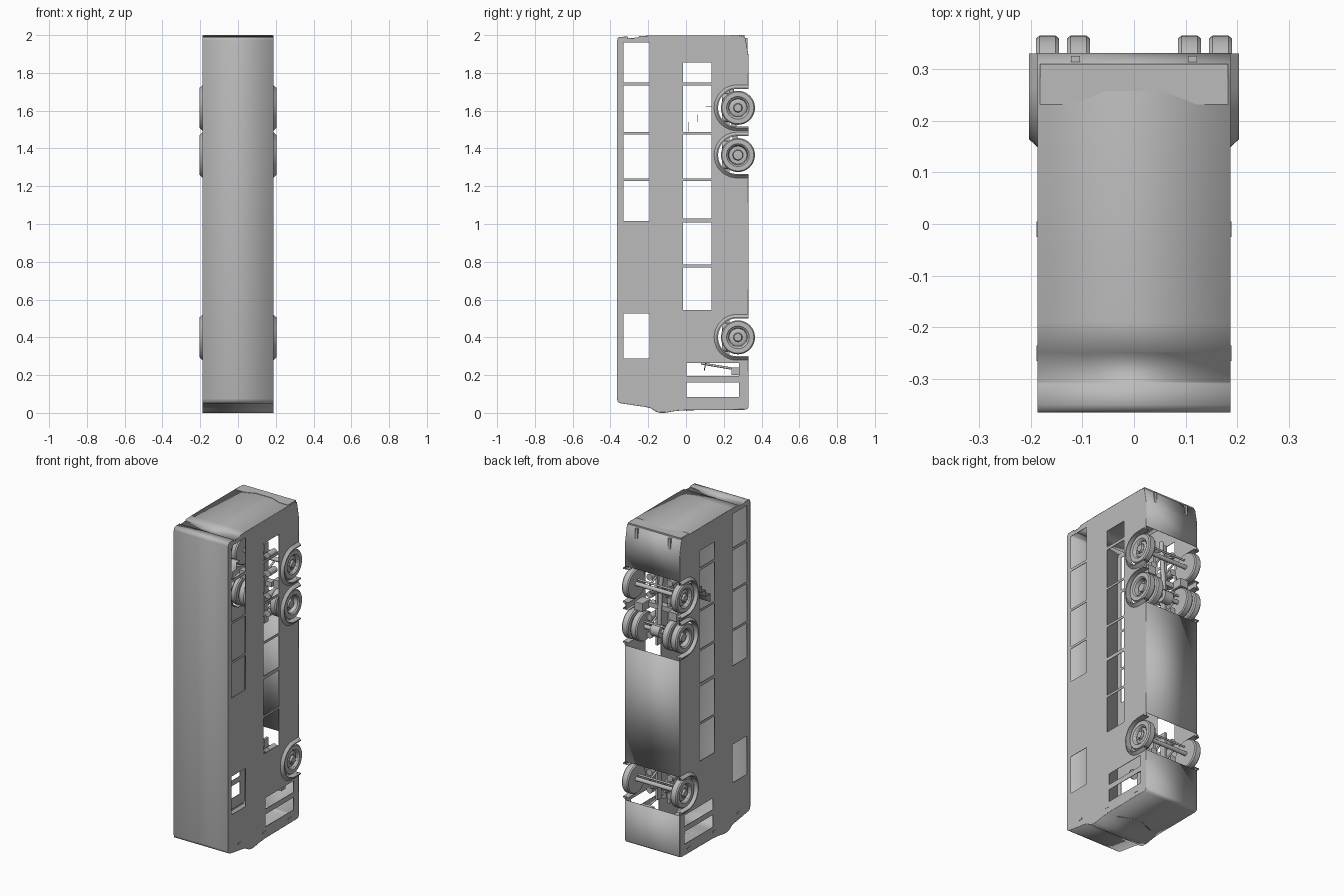
import bpy, bmesh
from math import sin, cos, pi, radians
from mathutils import Matrix, Vector

if "Cube" in bpy.data.objects:
    bpy.data.objects.remove(bpy.data.objects["Cube"])

grey = bpy.data.materials.new("body_grey")
grey.use_nodes = True
grey.diffuse_color = (0.5, 0.5, 0.5, 1)
grey.node_tree.nodes["Principled BSDF"].inputs["Base Color"].default_value = (0.5, 0.5, 0.5, 1)

W = 0.187                       # half width of the body
Y_WHEEL, R_ARCH, FLOOR = 0.275, 0.1, 0.33
AXLES = {"front": 0.40, "drive": 1.365, "tag": 1.615}


def add(name, mesh, smooth=False):
    ob = bpy.data.objects.new(name, mesh)
    bpy.context.collection.objects.link(ob)
    mesh.materials.clear()
    mesh.materials.append(grey)
    if smooth:
        mesh.shade_smooth()
        mesh.set_sharp_from_angle(angle=radians(35))
    return ob


def from_bm(name, bm, smooth=False):
    bmesh.ops.recalc_face_normals(bm, faces=bm.faces[:])
    mesh = bpy.data.meshes.new(name)
    bm.to_mesh(mesh)
    bm.free()
    return add(name, mesh, smooth)


def loft(name, rows, wrap=False, thick=0, smooth=True):
    """Skin quads over rows of points; wrap joins the last row to the first."""
    bm = bmesh.new()
    grid = [[bm.verts.new(p) for p in row] for row in rows]
    pairs = list(zip(grid, grid[1:])) + ([(grid[-1], grid[0])] if wrap else [])
    for a, b in pairs:
        for i in range(len(a) - 1):
            bm.faces.new((a[i], a[i + 1], b[i + 1], b[i]))
    bmesh.ops.remove_doubles(bm, verts=bm.verts[:], dist=1e-5)
    ob = from_bm(name, bm, smooth)
    if thick:
        mod = ob.modifiers.new("thickness", "SOLIDIFY")
        mod.thickness, mod.offset = thick, 0
    return ob


def sheet(name, path, x0=-W, x1=W, thick=0.003):
    """Bent sheet following a (y, z) path across the width."""
    return loft(name, [[(x, y, z) for y, z in path] for x in (x0, x1)], thick=thick)


def box(name, x, y, z):
    bm = bmesh.new()
    bmesh.ops.create_cube(bm, size=1)
    for v in bm.verts:
        v.co = [lo + (c + 0.5) * (hi - lo) for c, (lo, hi) in zip(v.co, (x, y, z))]
    return from_bm(name, bm)


def rod(name, a, b, r, sides=16):
    a, b = Vector(a), Vector(b)
    bm = bmesh.new()
    turn = (b - a).to_track_quat("Z", "Y").to_matrix().to_4x4()
    bmesh.ops.create_cone(bm, cap_ends=True, segments=sides, radius1=r, radius2=r,
                          depth=(b - a).length, matrix=Matrix.Translation((a + b) / 2) @ turn)
    return from_bm(name, bm, True)


def arch_path(zc, r):
    """U-shaped wheel opening in (y, z), open towards the underside."""
    arc = [(0.27 - r * sin(pi * i / 24), zc - r * cos(pi * i / 24)) for i in range(25)]
    return [(FLOOR, zc - r)] + arc + [(FLOOR, zc + r)]


# End, roof and nose outline of the vehicle in (y, z)
REAR = [(FLOOR, 1.89), (0.312, 1.988), (0.28, 1.996), (-0.1, 1.997), (-0.19, 1.996),
        (-0.247, 1.994), (-0.25, 1.986), (-0.307, 1.983), (-0.31, 1.991), (-0.35, 1.989),
        (-0.36, 1.984), (-0.364, 1.97)]
NOSE = [(-0.364, 0.075), (-0.36, 0.06), (-0.345, 0.052), (-0.21, 0.032), (-0.185, 0.025),
        (-0.16, 0.008), (-0.14, 0.002), (-0.11, 0.002), (-0.06, 0.011), (0, 0.016),
        (0.31, 0.018), (0.325, 0.022), (FLOOR, 0.032)]

# Outer skin and underside panels
sheet("roof_and_end_skin", [(FLOOR, 1.737)] + REAR + NOSE + [(FLOOR, 0.28)])
sheet("underside_panel", [(FLOOR, 0.52), (FLOOR, 1.243)])

# Window openings as (y0, y1, z0, z1)
UPPER = [(1.75, 1.96), (1.487, 1.732), (1.242, 1.473), (1.015, 1.227), (0.287, 0.525)]
LOWER = [(1.75, 1.855), (1.487, 1.732), (1.242, 1.473), (1.03, 1.227), (0.785, 1.008), (0.545, 0.77)]
windows = [(-0.332, -0.192, a, b) for a, b in UPPER]
windows += [(-0.015, 0.136, a, b) for a, b in LOWER]
windows += [(0.003, 0.28, 0.085, 0.162), (0.003, 0.28, 0.195, 0.265)]

# Side walls: filled outline with wheel notches and window holes
outline = []
for zc in AXLES.values():
    outline += arch_path(zc, R_ARCH)
outline += REAR + NOSE
holes = [[(a, c), (b, c), (b, d), (a, d)] for a, b, c, d in windows]
curve = bpy.data.curves.new("side_outline", "CURVE")
curve.dimensions, curve.fill_mode, curve.extrude = "2D", "BOTH", 0.0015
for pts in [outline] + holes:
    spline = curve.splines.new("POLY")
    spline.points.add(len(pts) - 1)
    spline.use_cyclic_u = True
    for p, (y, z) in zip(spline.points, pts):
        p.co = (y, z, 0, 1)
helper = bpy.data.objects.new("side_outline", curve)
bpy.context.collection.objects.link(helper)
graph = bpy.context.evaluated_depsgraph_get()
to_side = Matrix(((0, 0, 1, 0), (1, 0, 0, 0), (0, 1, 0, 0), (0, 0, 0, 1)))
for side, label in ((1, "left"), (-1, "right")):
    wall = bpy.data.meshes.new_from_object(helper.evaluated_get(graph))
    wall.transform(Matrix.Translation((side * (W - 0.0015), 0, 0)) @ to_side)
    add(label + "_side_wall", wall)
bpy.data.objects.remove(helper)


def wheel(name, side, x_in, dished):
    """Lathed tyre and hub, x_in is the inner face."""
    prof = [(0.05, 0), (0.084, 0), (0.09, 0.007), (0.09, 0.038), (0.084, 0.045), (0.06, 0.045),
            (0.056, 0.04), (0.052, 0.038)]
    if dished:
        prof += [(0.047, 0.012), (0.028, 0.012), (0.025, 0.032), (0, 0.034)]
    else:
        prof += [(0.047, 0.028), (0.036, 0.034), (0.024, 0.034), (0.02, 0.046), (0, 0.047)]
    prof += [(0, 0.005), (0.05, 0)]
    zc = AXLES[name.split("_")[0]]
    loft(name, [[(side * (x_in + x), Y_WHEEL + r * cos(t), zc + r * sin(t)) for r, x in prof]
                for t in [2 * pi * i / 40 for i in range(40)]], wrap=True)
    # Wheel nuts
    x_nut, r_nut = x_in + (0.012 if dished else 0.033), 0.037 if dished else 0.03
    for i in range(10):
        t = 2 * pi * i / 10
        y, z = Y_WHEEL + r_nut * cos(t), zc + r_nut * sin(t)
        rod(name + "_nut", (side * x_nut, y, z), (side * (x_nut + 0.006), y, z), 0.003, 6)


for side, label in ((1, "left"), (-1, "right")):
    for axle, zc in AXLES.items():
        tag = axle + "_" + label
        wheel(tag + "_wheel", side, 0.145, axle == "drive")
        # Flared wheel arch with a chamfered rim
        rim = [(0.1, 0.165), (0.1, 0.203), (0.106, 0.203), (0.122, 0.186), (0.103, 0.182), (0.103, 0.165)]
        loft(tag + "_arch", [[(side * x, y, z) for y, z in arch_path(zc, r)] for r, x in rim], wrap=True)
        # Air springs and dampers
        for dz in (-0.055, 0.055):
            rod(tag + "_air_spring", (side * 0.07, 0.19, zc + dz), (side * 0.07, 0.26, zc + dz), 0.02)
            rod(tag + "_damper", (side * 0.045, 0.17, zc + dz * 1.4), (side * 0.05, 0.285, zc + dz * 0.4), 0.006)
    wheel("drive_" + label + "_inner_wheel", side, 0.085, True)
    # Chassis rails and cross blocks
    xs = sorted((side * 0.035, side * 0.05))
    box("rear_rail_" + label, xs, (0.19, 0.23), (1.243, 1.737))
    box("front_rail_" + label, xs, (0.19, 0.23), (0.28, 0.52))
    box("axle_block_" + label, sorted((side * 0.09, side * 0.145)), (0.22, 0.3), (1.465, 1.515))
    # Tow brackets at the tail
    box("tow_bracket_" + label, sorted((side * 0.105, side * 0.122)), (0.312, 0.326), (1.92, 1.985))
    # Small marker lamps on the side
    for y, z in ((0.24, 0.047), (-0.01, 0.055), (-0.25, 0.08)):
        box("marker_lamp_" + label, sorted((side * W, side * (W + 0.002))), (y - 0.015, y + 0.015), (z - 0.005, z + 0.005))
    # Wipers on the nose
    rod("wiper_" + label, (side * 0.02, 0.04, 0.016), (side * 0.12, 0.0, 0.014), 0.003, 8)

# Axle beams, differential and drive shaft
for axle, zc in AXLES.items():
    rod(axle + "_axle", (-0.15, Y_WHEEL, zc), (0.15, Y_WHEEL, zc), 0.013)
    rod(axle + "_tie_rod", (-0.13, 0.285, zc + 0.035), (0.13, 0.285, zc + 0.035), 0.006)
rod("differential", (-0.03, Y_WHEEL, AXLES["drive"]), (0.03, Y_WHEEL, AXLES["drive"]), 0.038, 24)
rod("drive_shaft", (0, 0.265, 1.38), (0, 0.24, 1.737), 0.013)
box("rear_cross_member", (-0.09, 0.09), (0.2, 0.24), (1.475, 1.505))

# Inner staircase
sheet("stairs", [(0.136, 1.62), (0.1, 1.62), (0.1, 1.58), (0.06, 1.58), (0.06, 1.54), (0.015, 1.54), (0.015, 1.49)],
      -0.18, -0.08, 0.002)

# Steering column and pedal box in the cab
rod("steering_column", (0.09, 0.08, 0.262), (0.09, 0.24, 0.235), 0.006)
rod("steering_wheel", (0.09, 0.1, 0.255), (0.09, 0.105, 0.254), 0.03, 24)
box("pedal_box", (0.05, 0.13), (0.24, 0.28), (0.2, 0.24))

# Engine cover plate on the tail
bm = bmesh.new()
half = [(0.182, 0.31), (0.182, 0.232), (0.12, 0.232), (0.055, 0.258)]
plan = half + [(-x, y) for x, y in reversed(half)]
face = bm.faces.new([bm.verts.new((x, y, 1.991)) for x, y in plan])
ext = bmesh.ops.extrude_face_region(bm, geom=[face])
bmesh.ops.translate(bm, vec=(0, 0, 0.009), verts=[v for v in ext["geom"] if isinstance(v, bmesh.types.BMVert)])
from_bm("engine_cover", bm)
